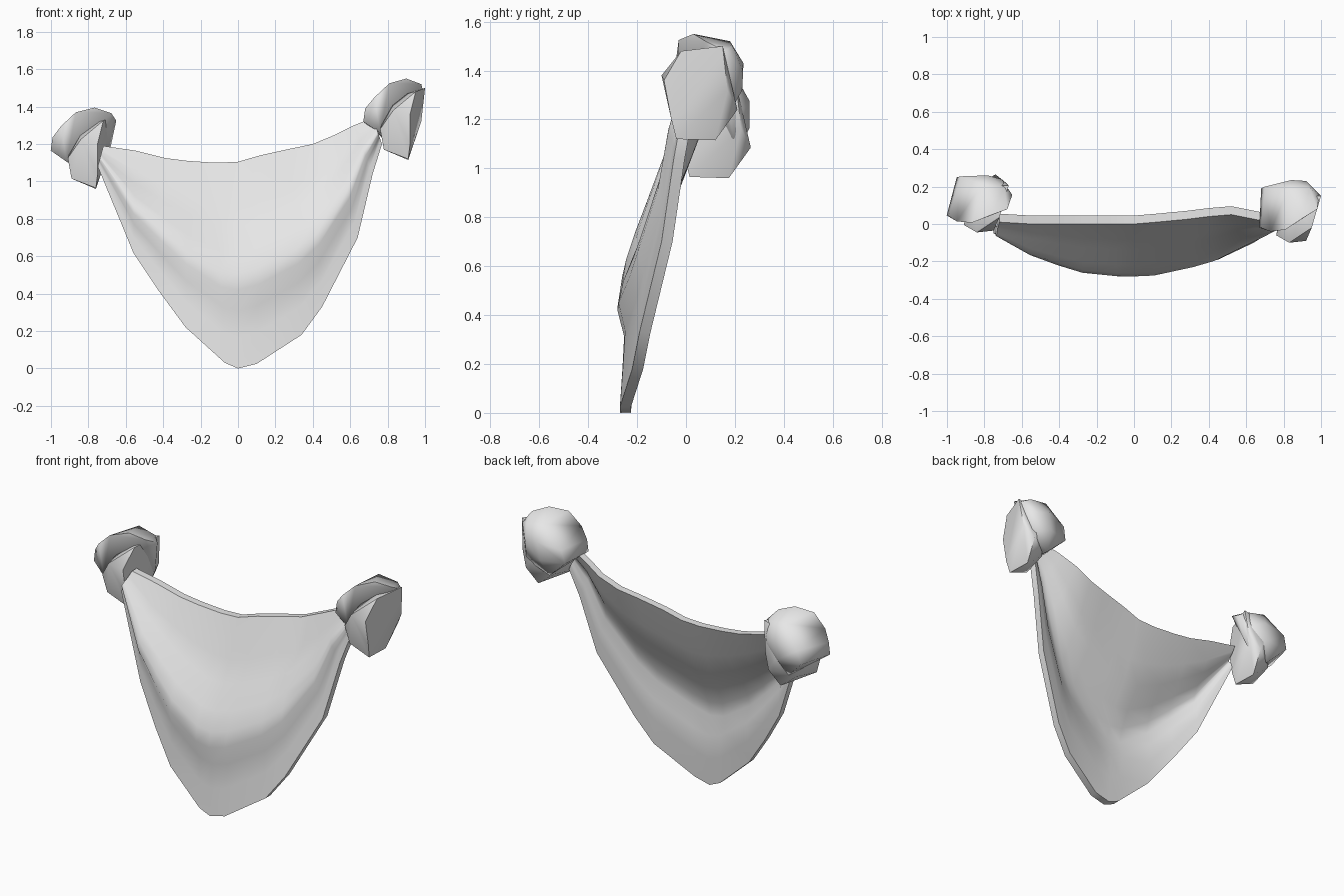
import bpy, bmesh, math
from mathutils import Matrix, Vector

cube = bpy.data.objects.get("Cube")
if cube:
    bpy.data.objects.remove(cube, do_unlink=True)

# Single pale cloth colour
cloth = bpy.data.materials.new("pale_grey_cloth")
cloth.use_nodes = True
cloth.diffuse_color = (0.8, 0.8, 0.8, 1)
cloth.node_tree.nodes["Principled BSDF"].inputs["Base Color"].default_value = cloth.diffuse_color


def finish(bm, name, angle):
    """Turn a bmesh into a smooth shaded object with sharp edges kept."""
    bmesh.ops.recalc_face_normals(bm, faces=bm.faces[:])
    mesh = bpy.data.meshes.new(name)
    bm.to_mesh(mesh)
    bm.free()
    mesh.materials.append(cloth)
    for poly in mesh.polygons:
        poly.use_smooth = True
    mesh.set_sharp_from_angle(angle=math.radians(angle))
    obj = bpy.data.objects.new(name, mesh)
    bpy.context.collection.objects.link(obj)
    return obj


# Draped cloth: upper and lower hems, joined by a hanging fold
upper_hem = [(-.72, .01, 1.19), (-.55, 0, 1.165), (-.39, 0, 1.125), (-.27, 0, 1.11),
             (-.12, 0, 1.1), (0, 0, 1.105), (.12, .01, 1.14), (.28, .025, 1.175),
             (.4, .04, 1.2), (.52, .05, 1.25), (.62, .03, 1.3), (.72, .01, 1.34)]
lower_hem = [(-.75, -.05, 1.08), (-.56, -.14, .62), (-.42, -.2, .41), (-.28, -.25, .22),
             (-.07, -.27, .03), (0, -.27, 0), (.1, -.27, .025), (.34, -.22, .18),
             (.45, -.19, .33), (.64, -.1, .7), (.72, -.05, 1.04), (.77, -.02, 1.2)]
# Height fraction and forward bulge of each row, from the lower hem upwards
fold_rows = [(0, 0), (.15, .03), (.28, .058), (.38, .113), (.46, .117),
             (.56, .1), (.68, .05), (.8, .028), (1, 0)]
thickness = Vector((0, .045, 0))


def build_drape():
    bm = bmesh.new()
    front, back = [], []
    for fraction, bulge in fold_rows:
        row = []
        for low, high in zip(lower_hem, upper_hem):
            point = Vector(low).lerp(Vector(high), fraction)
            point.y -= bulge * math.sqrt(max(0, 1 - (point.x / .78) ** 2))
            row.append(point)
        front.append([bm.verts.new(p) for p in row])
        back.append([bm.verts.new(p + thickness) for p in row])

    rows, columns = len(front), len(front[0])
    for sheet in (front, back):
        for r in range(rows - 1):
            for c in range(columns - 1):
                bm.faces.new((sheet[r][c], sheet[r][c + 1],
                              sheet[r + 1][c + 1], sheet[r + 1][c]))

    # Close the rim between the two sheets
    def outline(sheet):
        right = [row[-1] for row in sheet[1:-1]]
        left = [row[0] for row in sheet[1:-1]]
        return sheet[0] + right + sheet[-1][::-1] + left[::-1]

    outer, inner = outline(front), outline(back)
    for i in range(len(outer)):
        bm.faces.new((outer[i - 1], outer[i], inner[i], inner[i - 1]))
    return finish(bm, "draped_cloth", 60)


def build_lump(name, points, placement, angle):
    """Faceted lump of bunched fabric wrapped around the given points."""
    bm = bmesh.new()
    for p in points:
        bm.verts.new(placement @ Vector(p))
    result = bmesh.ops.convex_hull(bm, input=bm.verts[:])
    loose = [v for v in result["geom_interior"] if isinstance(v, bmesh.types.BMVert)]
    bmesh.ops.delete(bm, geom=loose, context="VERTS")
    bmesh.ops.dissolve_limit(bm, angle_limit=math.radians(4),
                             verts=bm.verts[:], edges=bm.edges[:])
    return finish(bm, name, angle)


# Knots: a hanging tail with a flat outer end, and a domed wrap behind it
tail_points = [(.95, -.02, 1.48), (1, .15, 1.5), (.98, .17, 1.32), (.93, .21, 1.24),
               (.91, .12, 1.115), (.91, -.04, 1.12), (.92, -.06, 1.2), (.92, -.09, 1.36),
               (.78, -.04, 1.17), (.76, -.06, 1.28), (.83, -.1, 1.38),
               (.8, .12, 1.2), (.82, .15, 1.45)]
wrap_points = [(.67, -.02, 1.32), (.68, -.02, 1.39), (.73, -.04, 1.45), (.81, -.03, 1.525),
               (.76, -.03, 1.26), (.9, .03, 1.55), (.98, .08, 1.52), (.68, .19, 1.32),
               (.7, .2, 1.4), (.82, .18, 1.52), (.94, .19, 1.5), (.99, .16, 1.48),
               (.84, .235, 1.43), (.92, .23, 1.4), (.82, .23, 1.32),
               (.94, .19, 1.28), (.8, .17, 1.21)]

build_drape()
here = Matrix.Identity(4)
build_lump("left_knot_tail", tail_points, here, 55)
build_lump("left_knot_wrap", wrap_points, here, 75)

# The right knot hangs lower, with its wrap turned a little
build_lump("right_knot_tail", tail_points, Matrix.Translation((-1.67, .055, -.155)), 55)
pivot = Vector((.83, .1, 0))
turned = (Matrix.Translation(pivot + Vector((-1.65, .03, -.155)))
          @ Matrix.Rotation(math.radians(-12), 4, "Z") @ Matrix.Translation(-pivot))
build_lump("right_knot_wrap", wrap_points, turned, 75)
